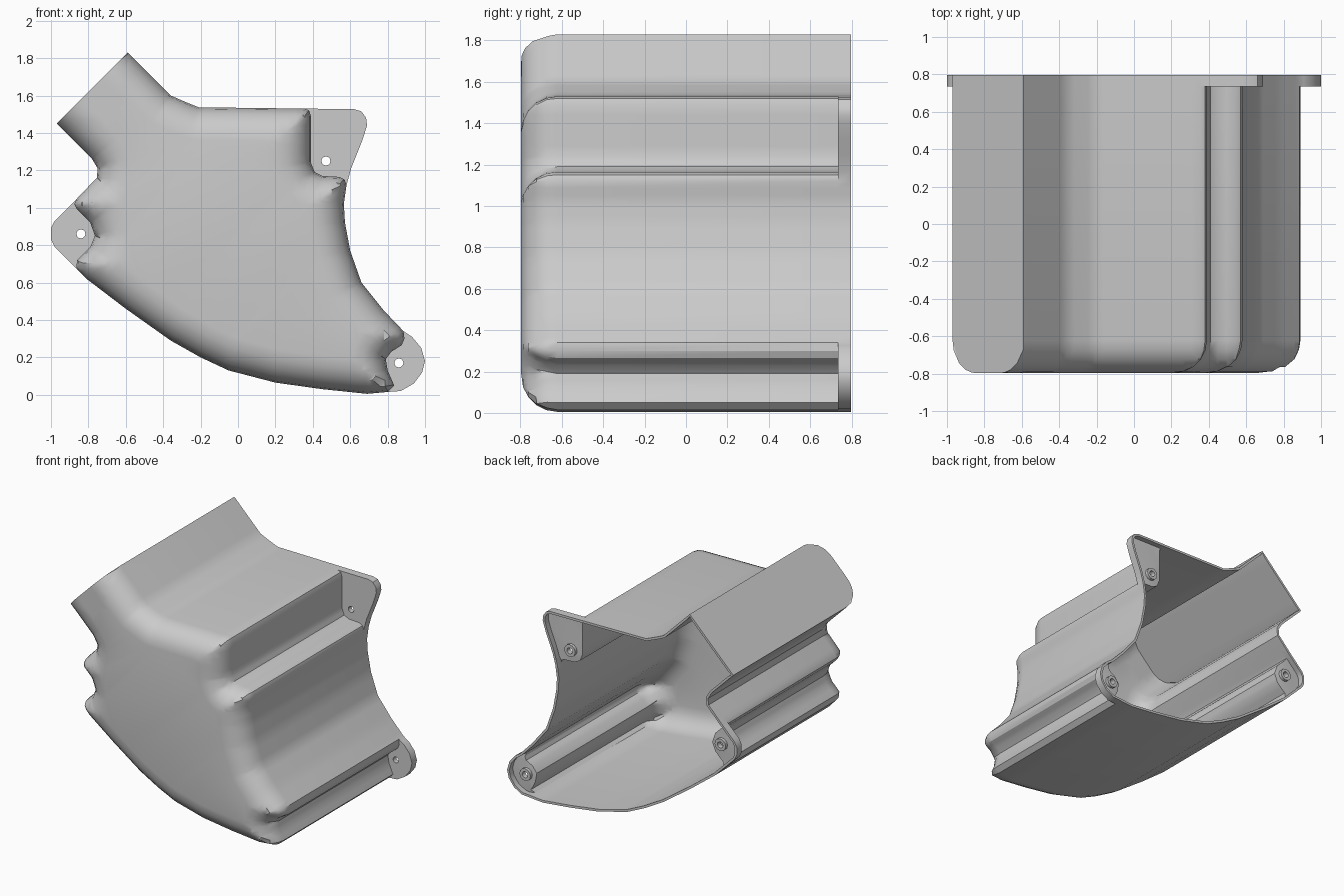
import bpy, bmesh, math
from mathutils import Vector as V
from mathutils.geometry import delaunay_2d_cdt, intersect_point_line

if "Cube" in bpy.data.objects:
    bpy.data.objects.remove(bpy.data.objects["Cube"])

R, FRONT, BACK, PLATE, WALL = 0.175, -0.797, 0.797, 0.735, 0.018

# Outline pieces, counter-clockwise from the front: shared wall, or (notch, ear) pair
bottom = [(-.81, .62), (-.6, .46), (-.36, .29), (-.2, .20), (-.05, .13), (.2, .065), (.45, .03), (.69, .005), (.80, .015)]
foot = ([(.80, .015), (.835, .05), (.80, .13), (.79, .19), (.82, .23), (.875, .265), (.89, .30), (.885, .34)],
        [(.80, .015), (.87, .02), (.94, .06), (.985, .12), (1, .18), (.98, .25), (.93, .31), (.885, .34)])
right = [(.885, .34), (.78, .45), (.66, .60), (.60, .77), (.572, .92), (.566, 1.02), (.58, 1.12)]
shoulder = ([(.58, 1.12), (.57, 1.15), (.54, 1.165), (.45, 1.17), (.41, 1.19), (.39, 1.24), (.39, 1.49), (.38, 1.52), (.355, 1.53)],
            [(.58, 1.12), (.605, 1.21), (.665, 1.36), (.69, 1.44), (.685, 1.48), (.66, 1.515), (.62, 1.527), (.355, 1.53)])
top = [(.355, 1.53), (-.21, 1.537), (-.28, 1.565), (-.36, 1.60), (-.59, 1.83)]
cap = [(-.59, 1.83), (-.97, 1.45)]
neck = [(-.97, 1.45), (-.78, 1.26), (-.75, 1.21), (-.755, 1.16), (-.86, 1.05)]
side = ([(-.86, 1.05), (-.875, 1.02), (-.86, .99), (-.79, .92), (-.765, .85), (-.79, .79), (-.86, .72), (-.865, .68), (-.81, .62)],
        [(-.86, 1.05), (-.98, .93), (-1, .89), (-1, .83), (-.98, .79), (-.81, .62)])
pieces = [bottom, foot, right, shoulder, top, cap, neck, side]
holes = [(foot, (.86, .17)), (shoulder, (.47, 1.25)), (side, (-.84, .86))]


def dense(pts, step=0.05):
    """Subdivide a polyline, leaving out its last point."""
    out = []
    for a, b in zip(pts, pts[1:]):
        a, b = V(a), V(b)
        n = max(1, math.ceil((b - a).length / step))
        out += [a.lerp(b, i / n) for i in range(n)]
    return out


def loop(which):
    out = []
    for p in pieces:
        out += dense(p[which] if isinstance(p, tuple) else p)
    return out


inner, outer = loop(0), loop(1)
segs = []
for p in pieces:
    if p is not cap:
        q = p[0] if isinstance(p, tuple) else p
        segs += [(V(a), V(b)) for a, b in zip(q, q[1:])]


def dist(p):
    best = 9
    for a, b in segs:
        q, t = intersect_point_line(p, a, b)
        q = a.lerp(b, min(1, max(0, t)))
        best = min(best, (p - q).length)
    return best


def front_y(p):
    d = min(R, dist(p))
    return FRONT + R - math.sqrt(max(0, R * R - (R - d) ** 2))


def inside(p, poly):
    hit = False
    for a, b in zip(poly, poly[1:] + poly[:1]):
        if (a.y > p.y) != (b.y > p.y) and p.x < a.x + (p.y - a.y) / (b.y - a.y) * (b.x - a.x):
            hit = not hit
    return hit


bm = bmesh.new()


def vert(p, y):
    return bm.verts.new((p.x, y, p.y))


def fill(points, edges, height, skip=None):
    vs, _, fs = delaunay_2d_cdt(points, edges, [], 1, 1e-6)[:3]
    made = [vert(p, height(p)) for p in vs]
    for f in fs:
        mid = sum((vs[i] for i in f), V((0, 0))) / len(f)
        if not (skip and skip(mid)):
            bm.faces.new([made[i] for i in f])


def ring_edges(n, start=0):
    return [(start + i, start + (i + 1) % n) for i in range(n)]


def strip(pts, low, high):
    lo, hi = [vert(p, low(p)) for p in pts], [vert(p, high) for p in pts]
    for i, j in ring_edges(len(pts)):
        bm.faces.new((lo[i], lo[j], hi[j], hi[i]))


# Rounded front face: rings of points inset from the outline
n = len(inner)
extra = []
for k in range(1, 6):
    d = R * (1 - math.cos(math.radians(18 * k)))
    for i in range(n):
        a, b, c = inner[i - 1], inner[i], inner[(i + 1) % n]
        n1, n2 = [V((-(v - u).y, (v - u).x)).normalized() for u, v in ((a, b), (b, c))]
        for nor in (n1, n2, (n1 + n2).normalized()):
            q = b + nor * d
            if inside(q, inner) and dist(q) > d - 0.003 and all((q - e).length > 0.008 for e in extra) \
                    and all((q - e).length > 0.006 for e in inner):
                extra.append(q)
fill(inner + extra, ring_edges(n), front_y)

# Side walls, then the rim that widens around the ears
strip(inner, front_y, PLATE)
strip(outer, lambda p: PLATE, BACK)

# Ear plates with screw holes
for (notch, ear), c in holes:
    c = V(c)
    poly = dense(ear) + dense(notch[::-1])
    circle = [c + V((math.cos(t * math.tau / 12), math.sin(t * math.tau / 12))) * 0.024 for t in range(12)]
    m = len(poly)
    fill(poly + circle, ring_edges(m) + ring_edges(12, m), lambda p: PLATE,
         lambda p, c=c: (p - c).length < 0.0235)

bmesh.ops.remove_doubles(bm, verts=bm.verts, dist=1e-4)
bmesh.ops.recalc_face_normals(bm, faces=bm.faces)
flat = min(bm.faces, key=lambda f: f.calc_center_median().y)
if flat.normal.y > 0:
    bmesh.ops.reverse_faces(bm, faces=bm.faces)


def finish(bm, name):
    me = bpy.data.meshes.new(name)
    bm.to_mesh(me)
    bm.free()
    ob = bpy.data.objects.new(name, me)
    bpy.context.collection.objects.link(ob)
    bpy.ops.object.select_all(action='DESELECT')
    ob.select_set(True)
    bpy.context.view_layer.objects.active = ob
    return ob


shell = finish(bm, "housing_shell")
mod = shell.modifiers.new("thickness", 'SOLIDIFY')
mod.thickness, mod.offset = WALL, -1
bpy.ops.object.modifier_apply(modifier=mod.name)
bpy.ops.object.shade_smooth_by_angle(angle=math.radians(30))

# Screw bosses on the back of each ear
for i, (_, c) in enumerate(holes):
    bm = bmesh.new()
    section = [(.024, PLATE + .01), (.048, PLATE + .01), (.048, .775), (.024, .775)]
    rings = [[vert(V(c) + V((math.cos(t * math.tau / 12), math.sin(t * math.tau / 12))) * r, y)
              for t in range(12)] for r, y in section]
    for k in range(4):
        for s, e in ring_edges(12):
            bm.faces.new((rings[k][s], rings[k][e], rings[(k + 1) % 4][e], rings[(k + 1) % 4][s]))
    bmesh.ops.recalc_face_normals(bm, faces=bm.faces)
    finish(bm, f"screw_boss_{i + 1}")
    bpy.ops.object.shade_smooth_by_angle(angle=math.radians(35))
